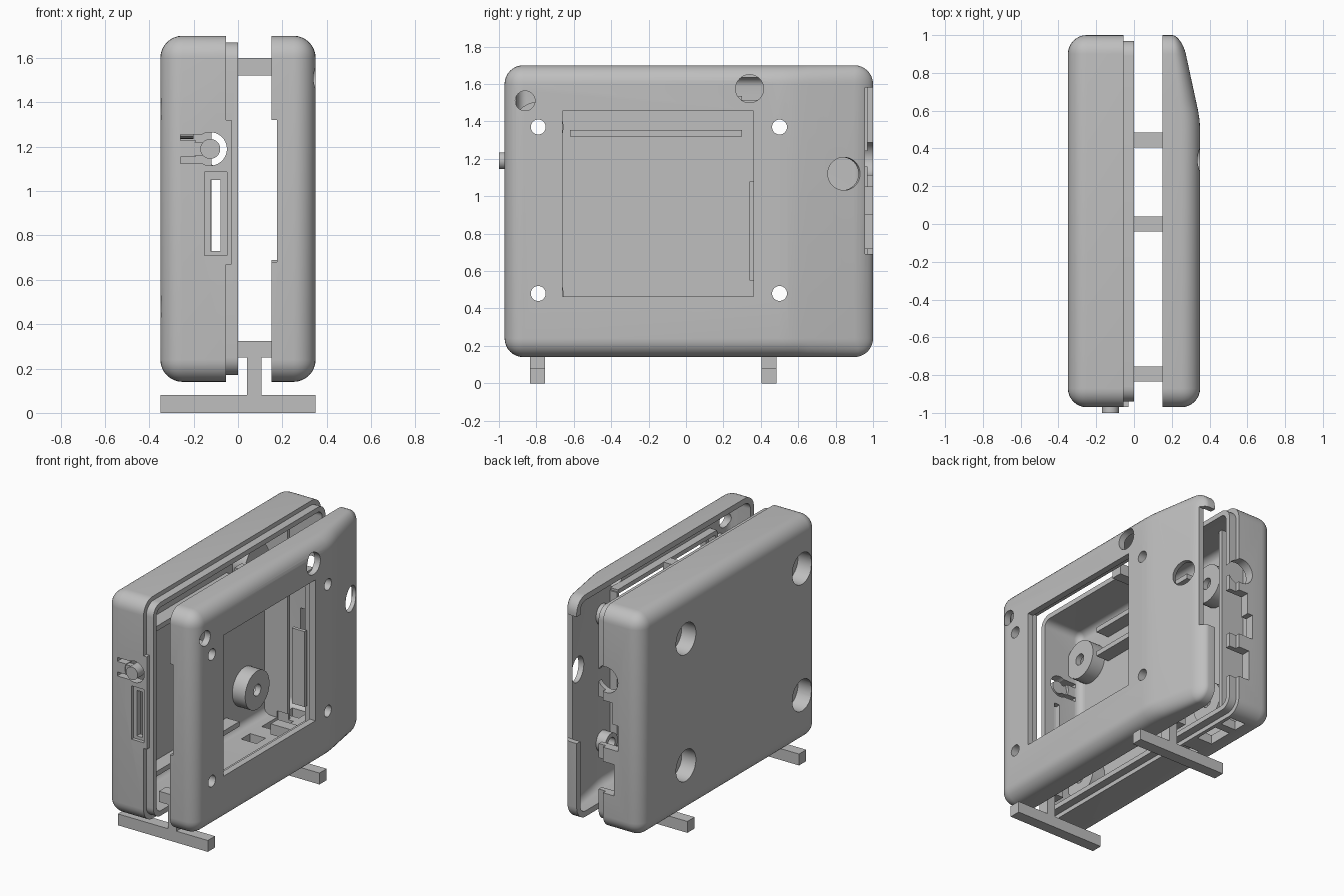
import bpy, bmesh, math
from mathutils import Vector, Matrix

cube = bpy.data.objects.get("Cube")
if cube:
    bpy.data.objects.remove(cube, do_unlink=True)

grey = bpy.data.materials.new("plain grey plastic")
grey.use_nodes = True
grey.diffuse_color = (0.52, 0.52, 0.52, 1)
grey.node_tree.nodes["Principled BSDF"].inputs["Base Color"].default_value = (0.52, 0.52, 0.52, 1)


def finish(bm, name):
    bmesh.ops.recalc_face_normals(bm, faces=bm.faces)
    mesh = bpy.data.meshes.new(name)
    bm.to_mesh(mesh)
    bm.free()
    mesh.materials.append(grey)
    ob = bpy.data.objects.new(name, mesh)
    bpy.context.collection.objects.link(ob)
    return ob


def box_bm(x, y, z):
    bm = bmesh.new()
    bmesh.ops.create_cube(bm, size=1)
    for v in bm.verts:
        v.co = Vector(((a[0] + a[1]) / 2 + c * (a[1] - a[0]) for a, c in zip((x, y, z), v.co)))
    return bm


def box(name, x, y, z):
    return finish(box_bm(x, y, z), name)


def rod(name, x, y, z, r, r2=None, tilt=0, along="X"):
    """Cylinder running along x (or y), centred on the other two axes."""
    span = x if along == "X" else y
    mid = sum(span) / 2
    centre = (mid, y, z) if along == "X" else (x, mid, z)
    turn = Matrix.Rotation(math.pi / 2, 4, "Y" if along == "X" else "X")
    bm = bmesh.new()
    bmesh.ops.create_cone(bm, cap_ends=True, segments=40, radius1=r, radius2=r2 or r,
                          depth=span[1] - span[0],
                          matrix=Matrix.Translation(centre) @ Matrix.Rotation(tilt, 4, "Z") @ turn)
    return finish(bm, name)


def rounded(name, open_x, far_x, inset, r, slope=False):
    """Box with rounded corners, left sharp around its open side."""
    x = sorted((open_x, far_x))
    bm = box_bm(x, (-0.97 + inset, 1.0 - inset), (0.14 + inset, 1.7 - inset))
    edges = [e for e in bm.edges if not all(abs(v.co.x - open_x) < 1e-4 for v in e.verts)]
    bmesh.ops.bevel(bm, geom=edges, offset=r, segments=8, profile=0.5, affect="EDGES")
    if slope:
        for cut in (0.5, 0.55, 0.6, 0.65):
            bmesh.ops.bisect_plane(bm, geom=bm.verts[:] + bm.edges[:] + bm.faces[:],
                                   plane_co=(0, cut, 0), plane_no=(0, 1, 0))
        for v in bm.verts:
            t = max(0, v.co.y - 0.5)
            fall = t * t / 0.2 if t < 0.1 else t - 0.05
            v.co.x = 0.15 + (v.co.x - 0.15) * (1 - 1.08 * fall)
    return finish(bm, name)


def combine(ob, parts, op):
    for p in parts:
        m = ob.modifiers.new("join", "BOOLEAN")
        m.operation, m.object, m.solver = op, p, "EXACT"
    bpy.context.view_layer.update()
    old = ob.data
    ob.data = bpy.data.meshes.new_from_object(ob.evaluated_get(bpy.context.evaluated_depsgraph_get()))
    ob.data.name = ob.name
    ob.modifiers.clear()
    bpy.data.meshes.remove(old)
    for p in parts:
        bpy.data.objects.remove(p, do_unlink=True)


def smooth(ob):
    bpy.ops.object.select_all(action="DESELECT")
    ob.select_set(True)
    bpy.context.view_layer.objects.active = ob
    bpy.ops.object.shade_smooth_by_angle(angle=math.radians(30))


screws = [(y, z) for y in (-0.79, 0.5) for z in (0.48, 1.37)]

# Back shell: rounded tray, inner lip and the raised tab on its front edge
back = rounded("back_shell", -0.055, -0.35, 0, 0.1)
lip = rounded("lip", 0.0, -0.2, 0.03, 0.08)
tab = box("tab", (-0.1, -0.03), (-0.97, -0.9), (0.67, 1.32))
combine(back, [lip, tab], "UNION")
combine(back, [rounded("cavity", 0.02, -0.30, 0.065, 0.05)], "DIFFERENCE")

# Screw bosses and long ribs inside the tray
inside = [rod("boss", (-0.32, -0.2), y, z, 0.135) for y, z in screws]
inside += [box("rib", (-0.32, -0.2), (-0.62, 0.3), (z, z + 0.035)) for z in (0.3, 1.32, 1.5)]
inside += [box("upright", (-0.32, -0.12), (0.72, 0.75), (0.18, 1.66))]
combine(back, inside, "UNION")

cuts = [rod("counterbore", (-0.4, -0.24), y, z, 0.11) for y, z in screws]
cuts += [rod("screw_hole", (-0.3, -0.1), y, z, 0.04) for y, z in screws]
# Openings in the front wall: slider slot with a wide outer recess, button ring and arms
cuts += [box("slot", (-0.125, -0.08), (-1.1, -0.8), (0.73, 1.05)),
         box("slot_recess", (-0.15, -0.05), (-1.1, -0.945), (0.71, 1.085)),
         rod("ring", -0.125, (-1.1, -0.85), 1.19, 0.075, along="Y")]
cuts += [box("arm_gap", (-0.26, -0.13), (-1.1, -0.85), (z, z + 0.028)) for z in (1.125, 1.227)]
# Openings in the far wall and the underside
cuts += [box("far_notch", (-0.14, 0.1), (0.9, 1.1), (0.4, 0.62)),
         box("far_port", (-0.17, 0.1), (0.9, 1.1), (0.72, 0.9)),
         box("far_port_high", (-0.13, 0.1), (0.9, 1.1), (0.9, 1.05)),
         rod("far_round", -0.08, (0.9, 1.1), 1.2, 0.09, along="Y")]
cuts += [box("under_port", (-0.2, -0.08), (y - w, y + w), (0.1, 0.25))
         for y, w in ((0.37, 0.05), (0.64, 0.09), (0.84, 0.05))]
combine(back, cuts, "DIFFERENCE")
smooth(back)

# Push button on its flexing arm
button = rod("button", -0.125, (-1.0, -0.92), 1.19, 0.045, along="Y")
smooth(button)
box("button_arm", (-0.27, -0.125), (-0.965, -0.925), (1.16, 1.22))

# Front shell: rounded cover that slopes away toward the far end
front = rounded("front_shell", 0.15, 0.35, 0, 0.1, slope=True)
combine(front, [rounded("hollow", 0.14, 0.305, 0.04, 0.06, slope=True)], "DIFFERENCE")
posts = [rod("post", (0.23, 0.32), y, z, 0.07) for y, z in screws]
combine(front, posts, "UNION")

cuts = [rod("screw_hole", (0.1, 0.5), y, z, 0.04) for y, z in screws]
cuts += [box("window", (0.1, 0.5), (-0.66, 0.36), (0.465, 1.455)),
         rod("small_hole", (0.1, 0.5), -0.86, 1.51, 0.053),
         rod("large_hole", (0.1, 0.5), 0.34, 1.575, 0.075),
         rod("sloped_hole", (0.15, 0.45), 0.85, 1.12, 0.088, tilt=0.35),
         box("side_opening", (0.1, 0.5), (0.958, 1.1), (0.69, 1.58)),
         box("edge_notch", (0.1, 0.175), (-1.1, -0.9), (0.68, 1.32))]
combine(front, cuts, "DIFFERENCE")
smooth(front)

# Frame and clip behind the window
for z in (0.40, 1.485):
    box("window_rail", (0.25, 0.31), (-0.7, 0.4), (z, z + 0.03))
for y in (-0.71, 0.385):
    box("window_upright", (0.25, 0.31), (y, y + 0.025), (0.42, 1.5))
box("window_clip", (0.18, 0.28), (0.34, 0.365), (0.55, 1.08))

# Spacer bars between the shells, two of them carried on feet
box("top_spacer", (0, 0.15), (-0.04, 0.04), (1.52, 1.6))
for name, y in (("front", -0.795), ("rear", 0.445)):
    span = (y - 0.04, y + 0.04)
    foot = box(name + "_stand", (-0.35, 0.35), span, (0, 0.08))
    combine(foot, [box("post", (0.04, 0.105), span, (0.07, 0.26)),
                   box("bar", (-0.03, 0.16), span, (0.25, 0.325))], "UNION")
